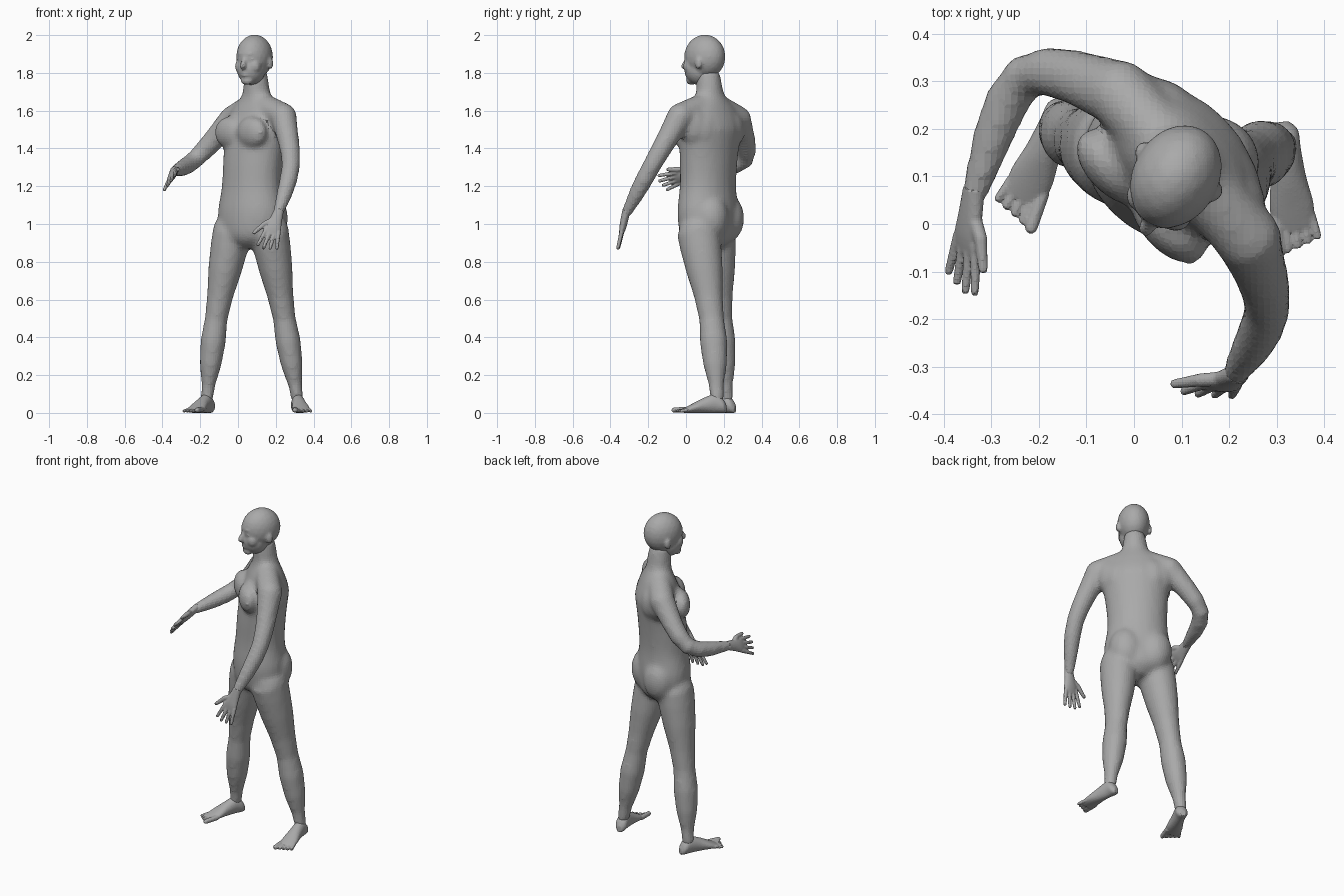
import bpy, bmesh, math
from mathutils import Vector, Matrix

if "Cube" in bpy.data.objects:
    bpy.data.objects.remove(bpy.data.objects["Cube"], do_unlink=True)

grey = (0.4, 0.4, 0.4, 1)
skin = bpy.data.materials.new("plain_grey")
skin.use_nodes = True
skin.diffuse_color = grey
skin.node_tree.nodes["Principled BSDF"].inputs["Base Color"].default_value = grey

ACROSS, UPWARD = Vector((1, 0, 0)), Vector((0, 0, 1))


def standing_frame(x, y, degrees):
    """Local frame at x, y, turned about the vertical."""
    return Matrix.Translation((x, y, 0)) @ Matrix.Rotation(math.radians(degrees), 4, 'Z')


def spline(points, steps):
    """Smooth curve through points of any dimension."""
    curve = []
    last = len(points) - 1
    for i in range(last):
        before, start = Vector(points[max(i - 1, 0)]), Vector(points[i])
        end, after = Vector(points[i + 1]), Vector(points[min(i + 2, last)])
        leave, arrive = (end - before) / 2, (after - start) / 2
        for step in range(steps):
            t = step / steps
            ease = t * t * (3 - 2 * t)
            curve.append(start.lerp(end, ease) + leave * t * (1 - t) ** 2 - arrive * t * t * (1 - t))
    return curve + [Vector(points[last])]


def loft(bm, rings, place=Matrix(), sides=24):
    """Closed skin over oval rings, each a centre and two half axes."""
    loops = []
    for centre, u, v in rings:
        angles = [math.tau * k / sides for k in range(sides)]
        loops.append([bm.verts.new(place @ (centre + u * math.cos(a) + v * math.sin(a))) for a in angles])
    for low, high in zip(loops, loops[1:]):
        for k in range(sides):
            bm.faces.new((low[k - 1], low[k], high[k], high[k - 1]))
    bm.faces.new(loops[0])
    bm.faces.new(loops[-1])


def blob(bm, centre, radii, place=Matrix()):
    """Ellipsoid mass."""
    shape = Matrix.Translation(centre) @ Matrix.Diagonal((*radii, 1))
    bmesh.ops.create_icosphere(bm, subdivisions=3, radius=1, matrix=place @ shape)


def blob_pair(bm, centre, radii, place):
    x, y, z = centre
    for side in (x, -x):
        blob(bm, (side, y, z), radii, place)


def tube(bm, joints, radii, place=Matrix(), depth=1):
    """Round-ended limb through its joints; the radii are evenly spread."""
    path = spline(joints, (len(radii) - 1) // (len(joints) - 1))
    rings = []
    for i, centre in enumerate(path):
        along = (path[min(i + 1, len(path) - 1)] - path[max(i - 1, 0)]).normalized()
        u = (ACROSS - along * along.x).normalized()
        rings.append((centre, u * radii[i], along.cross(u) * radii[i] * depth))
    loft(bm, rings, place)
    for end in (0, -1):
        blob(bm, path[end], [radii[end]] * 3, place)


def slab(bm, rows, lift, place):
    """Flattened form along y from rows of position, half width, half height."""
    loft(bm, [(Vector((0, y, b * lift)), ACROSS * a, UPWARD * b) for y, a, b in spline(rows, 3)], place)


def fuse(name, bm, voxel, rounds):
    """Merge overlapping masses into one even skin."""
    bmesh.ops.recalc_face_normals(bm, faces=bm.faces)
    mesh = bpy.data.meshes.new(name)
    bm.to_mesh(mesh)
    bm.free()
    obj = bpy.data.objects.new(name, mesh)
    bpy.context.collection.objects.link(obj)
    merge = obj.modifiers.new("merge", 'REMESH')
    merge.mode = 'VOXEL'
    merge.voxel_size = voxel
    relax = obj.modifiers.new("relax", 'SMOOTH')
    relax.iterations = rounds
    bpy.context.view_layer.update()
    graph = bpy.context.evaluated_depsgraph_get()
    merged = bpy.data.meshes.new_from_object(obj.evaluated_get(graph))
    obj.modifiers.clear()
    obj.data = merged
    merged.materials.clear()
    merged.materials.append(skin)
    merged.shade_flat()


# Torso and neck: height, half width, half depth; the chest twists and leans
profile = [(.87, .06, .07), (.93, .16, .13), (1.05, .19, .145), (1.2, .17, .135), (1.35, .175, .135),
           (1.5, .19, .13), (1.6, .17, .1), (1.65, .12, .08), (1.69, .08, .07), (1.75, .067, .067),
           (1.81, .058, .06)]
body = bmesh.new()
rings = []
for z, width, depth in spline(profile, 4):
    rise = min(max(z - 1, 0) / .5, 1)
    nod = max(z - 1.65, 0) * .08
    turn = Matrix.Rotation(math.radians(-33 - 13 * rise), 3, 'Z')
    centre = Vector((.07 + .03 * rise ** 3 - nod / 2, .115 + .015 * rise ** 3 - nod, z))
    rings.append((centre, turn @ Vector((width, 0, 0)), turn @ Vector((0, depth, 0))))
loft(body, rings)

# Chest muscles, shoulder blades, armpit muscles and buttocks
chest = standing_frame(.09, .13, -46)
blob_pair(body, (.085, -.105, 1.485), (.1, .055, .085), chest)
blob_pair(body, (.08, .065, 1.5), (.09, .055, .1), chest)
blob_pair(body, (.145, .02, 1.52), (.07, .075, .11), chest)
blob_pair(body, (.08, .055, 1.03), (.1, .095, .13), standing_frame(.07, .125, -30))

# Arms: shoulder, elbow, wrist, with a slope from the neck to each shoulder
left_shoulder, left_wrist = (.24, -.03, 1.57), (.21, -.32, 1.05)
right_shoulder, right_wrist = (-.03, .275, 1.555), (-.34, .05, 1.275)
arm_radii = (.071, .065, .058, .053, .049, .048, .043, .034, .027)
tube(body, [left_shoulder, (.28, -.18, 1.31), left_wrist], arm_radii)
tube(body, [right_shoulder, (-.23, .31, 1.34), right_wrist], arm_radii)
for shoulder in (left_shoulder, right_shoulder):
    tube(body, [(.1, .13, 1.645), shoulder], (.065, .07))

# Legs: hip, knee, ankle
leg_radii = (.104, .1, .089, .07, .06, .067, .058, .037, .033)
tube(body, [(.165, .065, .96), (.245, .135, .5), (.315, .165, .07)], leg_radii, depth=1.1)
tube(body, [(-.03, .15, .96), (-.115, .18, .5), (-.165, .215, .07)], leg_radii, depth=1.1)
fuse("body", body, .014, 9)

# Head: skull, jaw, brow, nose, lips, chin, cheeks, eyes and ears
head = bmesh.new()
facing = standing_frame(.088, .1, -30)
blob(head, (0, 0, 1.886), (.091, .114, .117), facing)
blob(head, (0, -.035, 1.82), (.075, .081, .085), facing)
blob(head, (0, -.092, 1.9), (.05, .022, .014), facing)
tube(head, [(0, -.1, 1.89), (0, -.126, 1.835)], (.01, .017), facing)
for z in (1.787, 1.802):
    blob(head, (0, -.1, z), (.027, .016, .008), facing)
blob(head, (0, -.083, 1.758), (.034, .025, .022), facing)
blob_pair(head, (.04, -.07, 1.835), (.035, .035, .04), facing)
blob_pair(head, (.034, -.093, 1.872), (.016, .013, .009), facing)
blob_pair(head, (.091, .012, 1.85), (.012, .02, .031), facing)
fuse("head", head, .008, 5)


# Hands: palm, four fanned fingers and a thumb
def hand(name, wrist, aim, across, thumb_spread):
    bm = bmesh.new()
    y = Vector(aim).normalized()
    x = Vector(across)
    x = (x - y * x.dot(y)).normalized()
    place = Matrix.Translation(wrist) @ Matrix((x, y, x.cross(y))).transposed().to_4x4()
    slab(bm, [(-.03, .025, .022), (.04, .035, .02), (.08, .043, .017), (.115, .038, .01)], 0, place)
    for i in range(4):
        fan = i - 1.5
        reach = .195 - .008 * abs(i - 1) ** 1.3
        tube(bm, [(fan * .022, .09, 0), (fan * .034, reach, 0)], (.012, .009), place)
    tube(bm, [(-.01, .03, 0), (-.03 - thumb_spread / 4, .07, 0), (-thumb_spread, .13, 0)],
         (.016, .014, .01), place)
    fuse(name, bm, .005, 2)


hand("left_hand", left_wrist, (-.3, -.2, -.93), (.95, -.1, -.25), .09)
hand("right_hand", right_wrist, (-.12, -.92, -.3), (-.55, .1, -.8), .07)


# Feet: heel, arch and five toes, the big toe on the inner side
def foot(name, place, inner):
    bm = bmesh.new()
    slab(bm, [(.05, .015, .02), (.03, .033, .037), (-.01, .034, .05), (-.07, .038, .04),
              (-.13, .047, .025), (-.18, .042, .012)], 1, place)
    for i in range(5):
        x = inner * (.038 - .02 * i)
        radius = .01 if i else .015
        tube(bm, [(x * .9, -.15, .018), (x * 1.1, .007 * i - .225, radius)], (radius, radius * .9), place)
    fuse(name, bm, .005, 1)


foot("left_foot", standing_frame(.316, .165, 7), -1)
foot("right_foot", standing_frame(-.163, .215, -24), 1)
